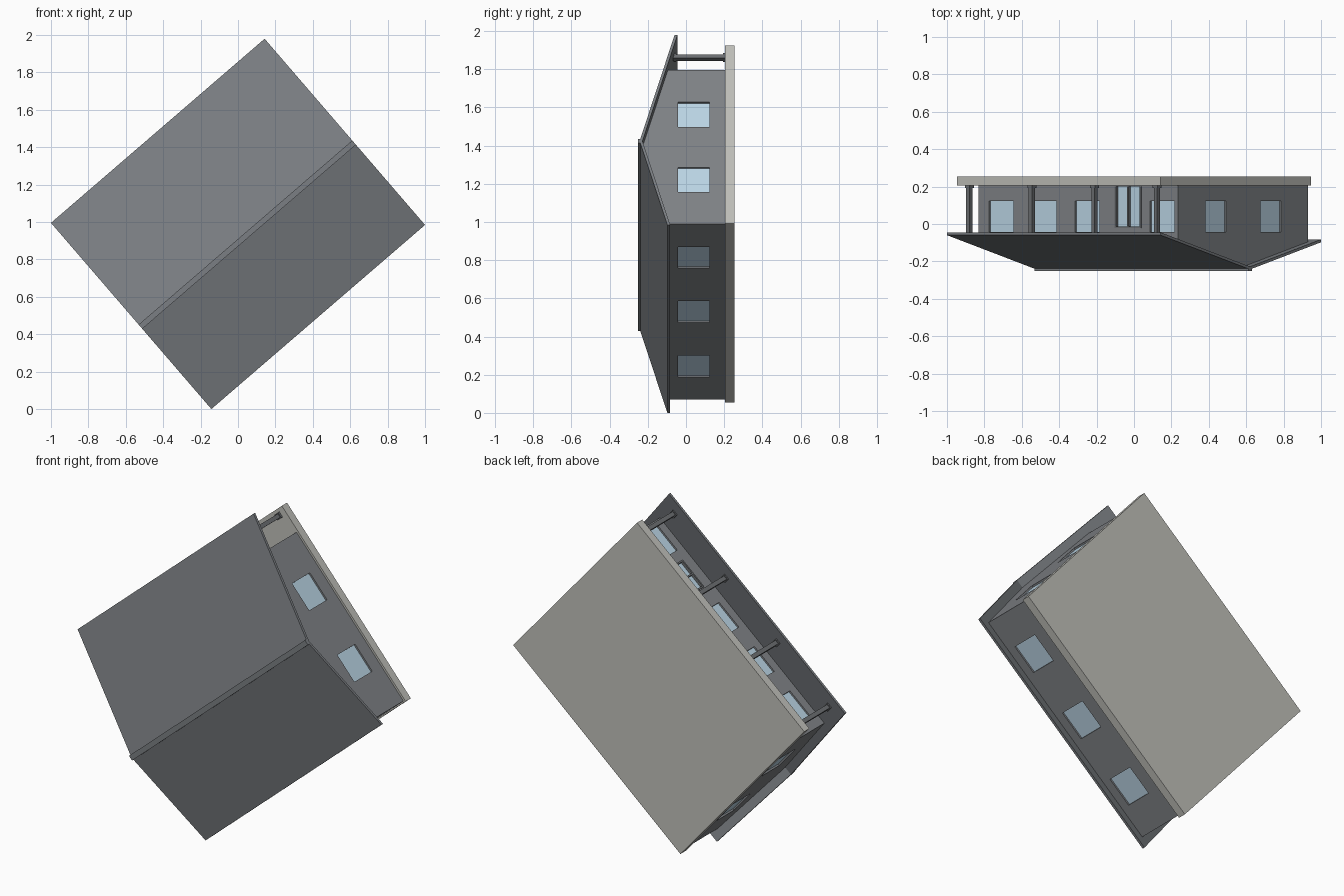
import bpy, bmesh, math
from mathutils import Matrix, Vector

if "Cube" in bpy.data.objects:
    bpy.data.objects.remove(bpy.data.objects["Cube"])

# House is built upright in (u along ridge, v across, h up), then laid on its back
A = math.radians(40.75)
C, S = math.cos(A), math.sin(A)
LAY = Matrix(((C, -S, 0, 0), (0, 0, -1, 0), (S, C, 0, 0.99), (0, 0, 0, 1)))


def material(name, hexcol):
    m = bpy.data.materials.new(name)
    srgb = [int(hexcol[i:i + 2], 16) / 255 for i in (0, 2, 4)]
    m.diffuse_color = [((c + 0.055) / 1.055) ** 2.4 for c in srgb] + [1]
    m.use_nodes = True
    m.node_tree.nodes["Principled BSDF"].inputs["Base Color"].default_value = m.diffuse_color
    return m


ROOF = material("roof grey", "7b7f83")
WALL = material("wall grey", "808387")
POST = material("post grey", "6c6f72")
SLAB = material("concrete", "c0c0ba")
GLASS = material("pale blue glass", "bcd6e6")


def finish(bm, name, mat):
    bmesh.ops.recalc_face_normals(bm, faces=bm.faces)
    me = bpy.data.meshes.new(name)
    bm.transform(LAY)
    bm.to_mesh(me)
    bm.free()
    ob = bpy.data.objects.new(name, me)
    bpy.context.collection.objects.link(ob)
    me.materials.append(mat)
    return ob


def boxes(name, mat, items):
    """One object from (centre, size) boxes."""
    bm = bmesh.new()
    for c, s in items:
        bmesh.ops.create_cube(bm, size=1, matrix=Matrix.Translation(c) @ Matrix.Diagonal((*s, 1)))
    return finish(bm, name, mat)


def prism(name, mat, profile, u0, u1):
    """Extrude a (v, h) profile along the ridge."""
    bm = bmesh.new()
    f = bm.faces.new([bm.verts.new((u0, v, h)) for v, h in profile])
    r = bmesh.ops.extrude_face_region(bm, geom=[f])
    bmesh.ops.translate(bm, vec=(u1 - u0, 0, 0),
                        verts=[g for g in r["geom"] if isinstance(g, bmesh.types.BMVert)])
    return finish(bm, name, mat)


# Main dimensions
RIDGE_V, RIDGE_H, SLOPE = -0.076, 0.243, 0.25
FLOOR, BASE, EAVE = -0.205, -0.253, 0.1
WU, WV0, WV1 = 0.705, -0.608, 0.456
RU, RV = 0.754, 0.657
DEPTH = 0.015


def roof_h(v):
    return RIDGE_H - SLOPE * abs(v - RIDGE_V)


# Floor slab
boxes("floor_slab", SLAB, [((0, 0, (FLOOR + BASE) / 2), (1.434, 1.232, FLOOR - BASE))])

# Walls and gables
walls = boxes("walls", WALL, [((0, (WV0 + WV1) / 2, (FLOOR + EAVE) / 2),
                               (2 * WU, WV1 - WV0, EAVE - FLOOR))])
prism("gables", WALL, [(WV0, EAVE), (WV1, EAVE), (RIDGE_V, roof_h(RIDGE_V) - 0.01)], -WU, WU)

# Roof with long porch side, and ridge cap
T = 0.015
top = [(-RV, roof_h(-RV)), (RIDGE_V, RIDGE_H), (RV, roof_h(RV))]
prism("roof", ROOF, top + [(v, h - T) for v, h in reversed(top)], -RU, RU)
boxes("ridge_cap", ROOF, [((0, RIDGE_V, RIDGE_H), (2 * RU, 0.03, 0.018))])

# Openings: (centre on wall, outward normal, width, height)
WIN_W, WIN_H, WIN_Z = 0.17, 0.165, -0.04
openings = []
for side in (-1, 1):
    for dv in (-0.225, 0.225):
        openings.append((Vector((side * WU, RIDGE_V + dv, WIN_Z)), Vector((side, 0, 0)), WIN_W, WIN_H))
for u in (-0.436, 0, 0.436):
    openings.append((Vector((u, WV0, WIN_Z)), Vector((0, -1, 0)), WIN_W, WIN_H))
for u in (-0.544, -0.24, 0.063, 0.592):
    openings.append((Vector((u, WV1, WIN_Z)), Vector((0, 1, 0)), WIN_W, WIN_H))
DOOR_U, DOOR_W, DOOR_TOP = 0.354, 0.185, 0.022
door_h = DOOR_TOP - FLOOR - 0.004
door_c = Vector((DOOR_U, WV1, DOOR_TOP - door_h / 2))
openings.append((door_c, Vector((0, 1, 0)), DOOR_W, door_h))


def slab_on_wall(c, n, w, h, thick, inset):
    size = (thick, w, h) if abs(n.x) > 0.5 else (w, thick, h)
    return c - n * inset, size


# Cut shallow recesses and fill them with panes
cutter = boxes("opening_cutter", WALL, [slab_on_wall(*o, 2 * DEPTH, 0) for o in openings])
cutter.hide_render = True
mod = walls.modifiers.new("openings", "BOOLEAN")
mod.operation, mod.solver, mod.object = "DIFFERENCE", "EXACT", cutter
bpy.context.view_layer.objects.active = walls
bpy.ops.object.modifier_apply(modifier=mod.name)
bpy.data.objects.remove(cutter)
boxes("window_panes", GLASS, [slab_on_wall(*o, 0.006, DEPTH - 0.002) for o in openings[:-1]])
boxes("door_glass", GLASS, [slab_on_wall(*openings[-1], 0.006, DEPTH - 0.002)])

# Double door frame
F = 0.009
bars = [(door_c + Vector((du, -0.004, 0)), (F, 0.02, door_h))
        for du in (-(DOOR_W - F) / 2, 0, (DOOR_W - F) / 2)]
bars.append((door_c + Vector((0, -0.004, (door_h - F) / 2)), (DOOR_W, 0.02, F)))
boxes("door_frame", POST, bars)

# Porch posts with base and cap blocks
PV = 0.58
top_h = roof_h(PV) - T + 0.004
for i, u in enumerate((-0.662, -0.221, 0.221, 0.662)):
    boxes(f"porch_post_{i + 1}", POST, [
        ((u, PV, (FLOOR + top_h) / 2), (0.024, 0.024, top_h - FLOOR)),
        ((u, PV, FLOOR + 0.006), (0.034, 0.034, 0.012)),
        ((u, PV, top_h - 0.01), (0.034, 0.034, 0.012))])
